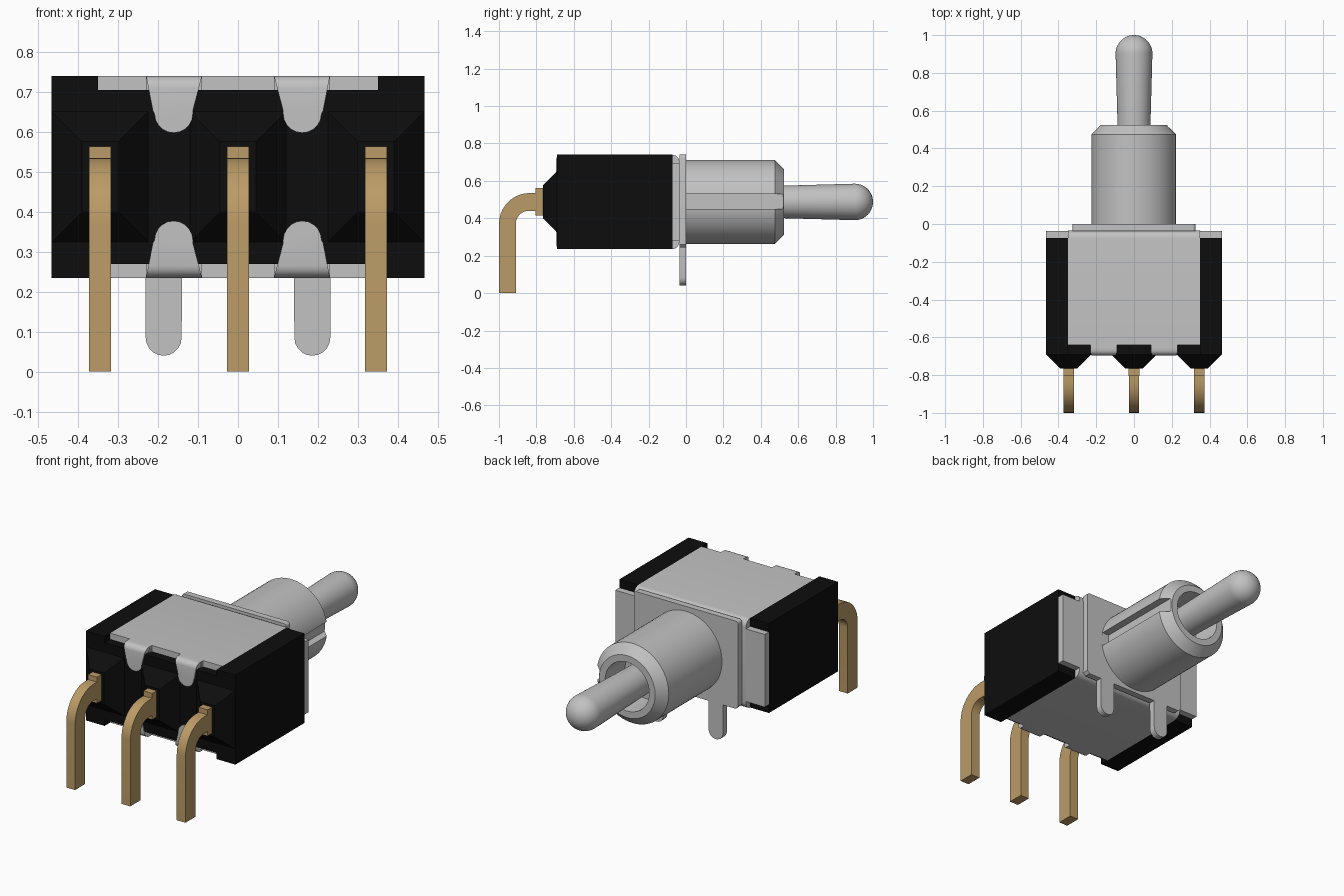
import bpy, bmesh, math
from mathutils import Vector

if "Cube" in bpy.data.objects:
    bpy.data.objects.remove(bpy.data.objects["Cube"])

ZC = 0.4875                       # height of the switch axis


def material(name, rgb):
    m = bpy.data.materials.new(name)
    m.diffuse_color = (*rgb, 1)
    m.use_nodes = True
    m.node_tree.nodes["Principled BSDF"].inputs["Base Color"].default_value = m.diffuse_color
    return m


STEEL = material("grey metal", (0.54, 0.54, 0.54))
BLACK = material("black plastic", (0.004, 0.004, 0.004))
BRASS = material("brass", (0.50, 0.33, 0.135))


def finish(name, bm, mat, smooth=True):
    bmesh.ops.recalc_face_normals(bm, faces=bm.faces[:])
    me = bpy.data.meshes.new(name)
    bm.to_mesh(me)
    bm.free()
    ob = bpy.data.objects.new(name, me)
    bpy.context.collection.objects.link(ob)
    me.materials.append(mat)
    if smooth:
        bpy.ops.object.select_all(action='DESELECT')
        ob.select_set(True)
        bpy.context.view_layer.objects.active = ob
        bpy.ops.object.shade_smooth_by_angle(angle=math.radians(30))
    return ob


def prism(name, pts, axis, a, b, mat, round_edge=None, radius=0.03):
    """Extrude an outline: axis 'y' takes (x, z) points, axis 'x' takes (y, z)."""
    bm = bmesh.new()
    put = (lambda p, t: (p[0], t, p[1])) if axis == 'y' else (lambda p, t: (t, p[0], p[1]))
    face = bm.faces.new([bm.verts.new(put(p, a)) for p in pts])
    ext = bmesh.ops.extrude_face_region(bm, geom=[face])
    move = Vector((0, b - a, 0) if axis == 'y' else (b - a, 0, 0))
    bmesh.ops.translate(bm, vec=move, verts=[v for v in ext['geom'] if isinstance(v, bmesh.types.BMVert)])
    if round_edge:
        edges = [e for e in bm.edges if all(round_edge(v.co) for v in e.verts)]
        bmesh.ops.bevel(bm, geom=edges, offset=radius, segments=5, affect='EDGES', profile=0.5)
    return finish(name, bm, mat)


def rect(x0, x1, z0, z1):
    return [(x0, z0), (x1, z0), (x1, z1), (x0, z1)]


def arc(cx, cz, r, a0, a1, n=10):
    return [(cx + r * math.cos(math.radians(a0 + (a1 - a0) * i / n)),
             cz + r * math.sin(math.radians(a0 + (a1 - a0) * i / n))) for i in range(n + 1)]


def lathe(name, profile, mat, steps=64):
    """Spin (radius, y) points about the switch axis."""
    bm = bmesh.new()
    vs = [bm.verts.new((r, y, ZC)) for r, y in profile]
    es = [bm.edges.new(p) for p in zip(vs, vs[1:])]
    bmesh.ops.spin(bm, geom=vs + es, cent=(0, 0, ZC), axis=(0, 1, 0),
                   angle=2 * math.pi, steps=steps, use_duplicate=False)
    bmesh.ops.remove_doubles(bm, verts=bm.verts[:], dist=1e-5)
    return finish(name, bm, mat)


# Black housing, recessed above and below for the metal cover
T, B = 0.74, 0.235
W, C, D = 0.467, 0.35, 0.035
prism("housing", [(-W, B), (-C, B), (-C, B + D), (C, B + D), (C, B), (W, B),
                  (W, T), (C, T), (C, T - D), (-C, T - D), (-C, T), (-W, T)],
      'y', -0.69, -0.073, BLACK)

# Tapered bosses where the pins leave the housing
for i, x in enumerate((-0.345, 0, 0.345)):
    bm = bmesh.new()
    rings = []
    for y, hw, hh in ((-0.68, 0.12, 0.163), (-0.69, 0.12, 0.163), (-0.765, 0.045, 0.088)):
        rings.append([bm.verts.new((x + sx * hw, y, ZC + sz * hh))
                      for sx, sz in ((-1, -1), (1, -1), (1, 1), (-1, 1))])
    for r, s in zip(rings, rings[1:]):
        for k in range(4):
            bm.faces.new((r[k], r[(k + 1) % 4], s[(k + 1) % 4], s[k]))
    bm.faces.new(rings[0])
    bm.faces.new(rings[-1])
    finish(f"pin_boss_{i}", bm, BLACK, False)

    # Bent pin with a shoulder against the boss
    path = [(-1.0, 0)] + arc(-0.835, 0.37, 0.165, 180, 90) + [(-0.755, 0.535), (-0.755, 0.44)]
    path += arc(-0.84, 0.37, 0.07, 90, 180) + [(-0.91, 0)]
    prism(f"pin_{i}", path, 'x', x - 0.0275, x + 0.0275, BRASS)
    prism(f"pin_shoulder_{i}", rect(-0.805, -0.76, 0.415, 0.563), 'x', x - 0.0278, x + 0.0278, BRASS)

# Folded cover: U-shaped sheet wrapping top, back and bottom
r = 0.04
U = [(-0.64, T), (-0.64, T - D), (-0.073, T - D), (-0.073, B + D), (-0.64, B + D), (-0.64, B)]
U += arc(-0.035 - r, B + r, r, -90, 0, 6) + arc(-0.035 - r, T - r, r, 0, 90, 6)
prism("cover", U, 'x', -C, C, STEEL)

for s, side in ((-1, "left"), (1, "right")):
    # Side ears of the cover
    prism(f"cover_ear_{side}", rect(*sorted((s * 0.34, s * W)), ZC - 0.205, ZC + 0.205),
          'y', -0.073, -0.036, STEEL)
    # Crimp tabs folded over the front of the housing
    for up, level in ((1, "top"), (-1, "bottom")):
        outline = [(0.09, 0.2525), (0.23, 0.2525), (0.213, 0.165)]
        outline += arc(0.161, 0.158, 0.048, 0, -180) + [(0.113, 0.165)]
        prism(f"crimp_tab_{level}_{side}", [(s * x, ZC + up * z) for x, z in outline],
              'y', -0.696, -0.65, STEEL,
              lambda c: c.y < -0.69 and abs(c.z - ZC) > 0.25)
        z0, z1 = sorted((ZC + up * 0.2175, ZC + up * 0.2525))
        prism(f"crimp_bridge_{level}_{side}", rect(*sorted((s * 0.09, s * 0.23)), z0, z1),
              'y', -0.655, -0.635, STEEL)

# Bushing plate with two rounded locating legs
half = [(0, 0.245), (0.14, 0.245)] + arc(0.186, 0.085, 0.045, 180, 360)
half += [(0.231, 0.245), (0.31, 0.245), (0.325, 0.26)] + arc(0.31, 0.725, 0.015, 0, 90, 4)
prism("bushing_plate", half + [(-x, z) for x, z in reversed(half[1:])], 'y', -0.036, 0, STEEL)

# Bushing with a chamfered mouth and a keyway on its right side
bushing = lathe("bushing", [(0, -0.01), (0.225, -0.01), (0.225, 0.475), (0.175, 0.525),
                            (0.138, 0.525), (0.13, 0.36), (0, 0.36)], STEEL)
cutter = prism("keyway_cutter", rect(0.178, 0.3, 0.45, 0.53), 'y', 0.001, 0.6, STEEL)
cut = bushing.modifiers.new("keyway", 'BOOLEAN')
cut.operation, cut.object, cut.solver = 'DIFFERENCE', cutter, 'EXACT'
bpy.ops.object.select_all(action='DESELECT')
bpy.context.view_layer.objects.active = bushing
bushing.select_set(True)
bpy.ops.object.modifier_apply(modifier=cut.name)
bpy.data.objects.remove(cutter)
bpy.ops.object.shade_smooth_by_angle(angle=math.radians(30))

# Toggle lever with a ball-shaped tip
tip = [(max(0, a), b) for a, b in arc(0, 0.9025, 0.0975, 0, 90, 12)]
lathe("toggle_lever", [(0, 0.34), (0.083, 0.34), (0.087, 0.52)] + tip, STEEL, 48)
